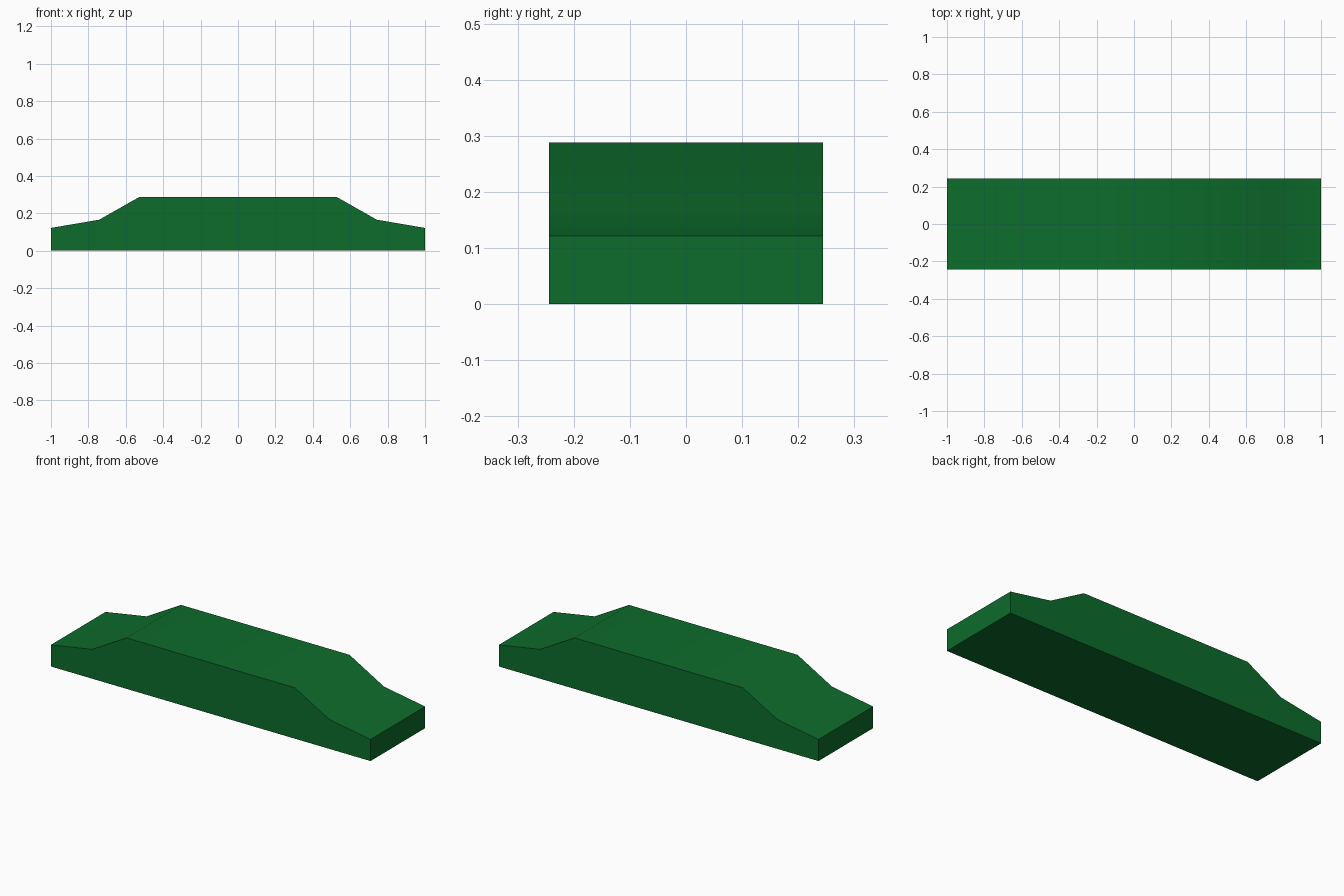
import bpy
import bmesh
import math

if "Cube" in bpy.data.objects:
    bpy.data.objects.remove(bpy.data.objects["Cube"])

HALF_WIDTH = 0.244

# Right half of the side profile (x, z), mirrored to the left
half = [(1.0, 0.0), (1.0, 0.122), (0.742, 0.166), (0.527, 0.288)]
profile = half + [(-x, z) for x, z in reversed(half)]

# Body: profile extruded across the width
bm = bmesh.new()
face = bm.faces.new([bm.verts.new((x, -HALF_WIDTH, z)) for x, z in profile])
result = bmesh.ops.extrude_face_region(bm, geom=[face])
bmesh.ops.translate(
    bm, vec=(0, 2 * HALF_WIDTH, 0),
    verts=[v for v in result["geom"] if isinstance(v, bmesh.types.BMVert)])
bmesh.ops.recalc_face_normals(bm, faces=bm.faces)

mesh = bpy.data.meshes.new("body")
bm.to_mesh(mesh)
bm.free()

green = bpy.data.materials.new("deep green")
green.diffuse_color = (0.004, 0.150, 0.025, 1.0)
green.use_nodes = True
green.node_tree.nodes["Principled BSDF"].inputs["Base Color"].default_value = green.diffuse_color
mesh.materials.append(green)

body = bpy.data.objects.new("body", mesh)
bpy.context.collection.objects.link(body)

# Soft shading over the gentle top slopes, sharp outer edges
bpy.context.view_layer.objects.active = body
body.select_set(True)
bpy.ops.object.shade_smooth_by_angle(angle=math.radians(35))
